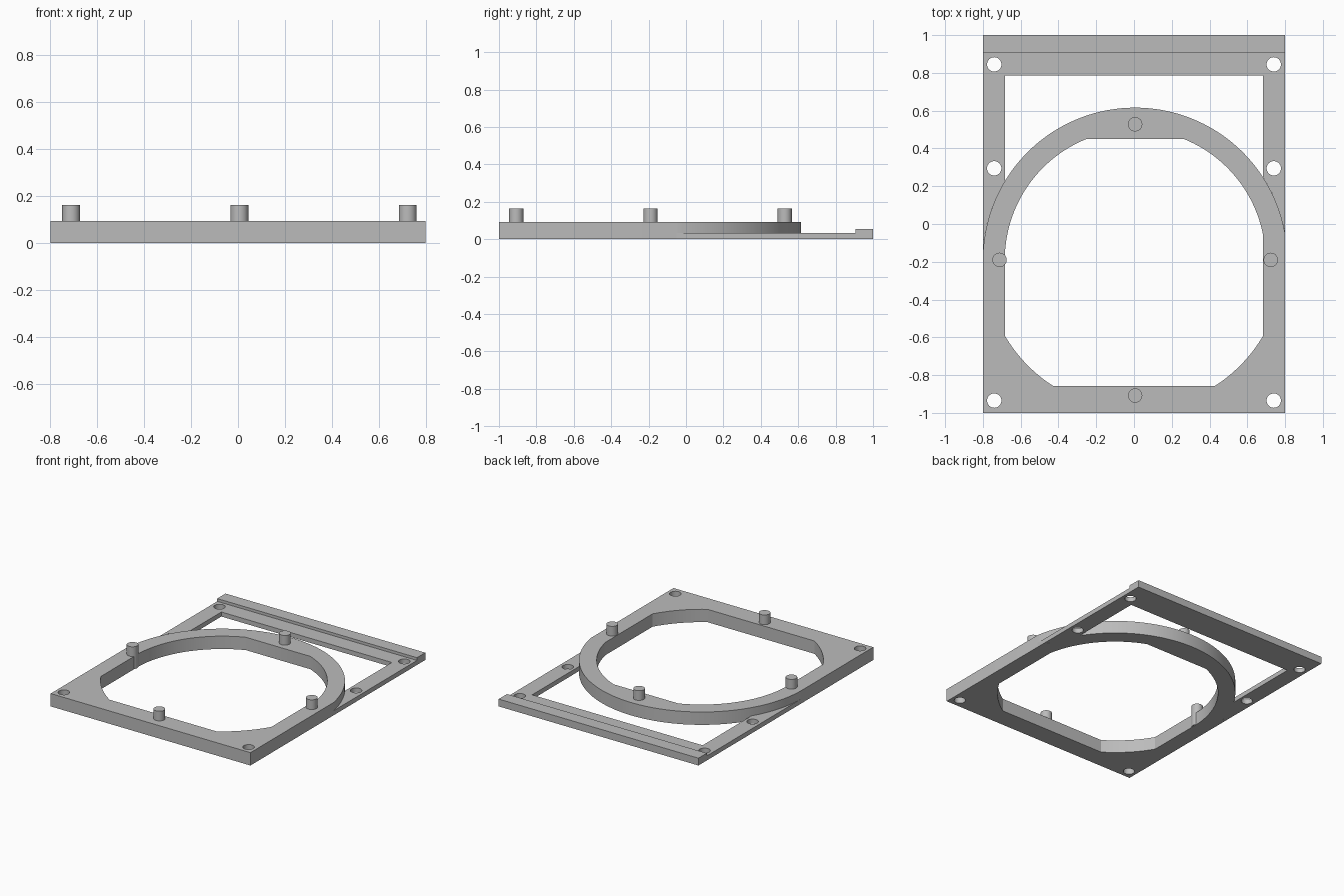
import bpy, bmesh
from math import acos, asin, cos, sin, pi

cube = bpy.data.objects.get("Cube")
if cube:
    bpy.data.objects.remove(cube, do_unlink=True)

grey = bpy.data.materials.new("plain grey")
grey.use_nodes = True
grey.diffuse_color = (0.5, 0.5, 0.5, 1)
grey.node_tree.nodes["Principled BSDF"].inputs["Base Color"].default_value = (0.5, 0.5, 0.5, 1)

CX, CY = 0.006, -0.19            # centre of the ring
OUTER, INNER, CORNER = 0.806, 0.69, 0.793
HALF, WIN = 0.80, 0.683          # half widths of plate and openings
BODY_H, FRAME_H, LIP_H, PEG_TOP = 0.093, 0.033, 0.053, 0.163


def arc(radius, start, end, n=32, cx=CX, cy=CY):
    angles = [start + (end - start) * i / n for i in range(n + 1)]
    return [(cx + radius * cos(a), cy + radius * sin(a)) for a in angles]


def circle(x, y, radius=0.038):
    return arc(radius, 0, 2 * pi, 32, x, y)[:-1]


def prism(name, loops, z0, z1):
    """Extrude an outline, with any further loops as holes."""
    bm = bmesh.new()
    edges = []
    for loop in loops:
        vs = [bm.verts.new((x, y, z0)) for x, y in loop]
        edges += [bm.edges.new((v, vs[i - 1])) for i, v in enumerate(vs)]
    bmesh.ops.triangle_fill(bm, use_beauty=True, edges=edges, normal=(0, 0, 1))
    top = bmesh.ops.extrude_face_region(bm, geom=bm.faces[:])["geom"]
    for v in top:
        if isinstance(v, bmesh.types.BMVert):
            v.co.z = z1
    bmesh.ops.recalc_face_normals(bm, faces=bm.faces[:])
    mesh = bpy.data.meshes.new(name)
    bm.to_mesh(mesh)
    bm.free()
    mesh.materials.append(grey)
    obj = bpy.data.objects.new(name, mesh)
    bpy.context.collection.objects.link(obj)
    bpy.ops.object.select_all(action="DESELECT")
    obj.select_set(True)
    bpy.context.view_layer.objects.active = obj
    bpy.ops.object.shade_smooth_by_angle(angle=pi / 6)
    return obj


def at_x(radius, x, cx=CX):
    return acos(max(-1, min(1, (x - cx) / radius)))


# Thick body: square front, round back, flattened round opening
outline = [(-HALF, -1), (HALF, -1)] + arc(OUTER, at_x(OUTER, HALF), pi, 80)
top_a = asin((0.45 - CY) / INNER)
low_a = asin((-0.857 - CY) / CORNER)
side_a = -at_x(CORNER, WIN, 0)
opening = (arc(INNER, at_x(INNER, WIN), top_a)
           + arc(INNER, pi - top_a, at_x(INNER, -WIN))
           + arc(CORNER, pi - side_a, pi - low_a, 10, 0)
           + arc(CORNER, low_a, side_a, 10, 0))
prism("body", [outline, opening] + [circle(s * 0.74, -0.935) for s in (-1, 1)], 0, BODY_H)

# Thin rear frame, fitted around the back of the body
right_rail = arc(OUTER, at_x(OUTER, WIN), at_x(OUTER, HALF), 16)
left_rail = arc(OUTER, pi, at_x(OUTER, -WIN), 16)
frame = ([(WIN, 0.785)] + right_rail + [(HALF, 0.905), (-HALF, 0.905)]
         + left_rail + [(-WIN, 0.785)])
screws = [circle(s * 0.74, y) for s in (-1, 1) for y in (0.295, 0.845)]
prism("rear_frame", [frame] + screws, 0, FRAME_H)

# Raised lip along the back edge
prism("rear_lip", [[(-HALF, 0.905), (HALF, 0.905), (HALF, 1), (-HALF, 1)]], 0, LIP_H)

# Four locating pegs around the ring
for name, dx, dy in (("left", 1, 0), ("right", -1, 0), ("back", 0, 1), ("front", 0, -1)):
    peg = circle(CX + 0.718 * dx, CY + 0.718 * dy)
    prism(name + "_peg", [peg], 0.002, PEG_TOP)
